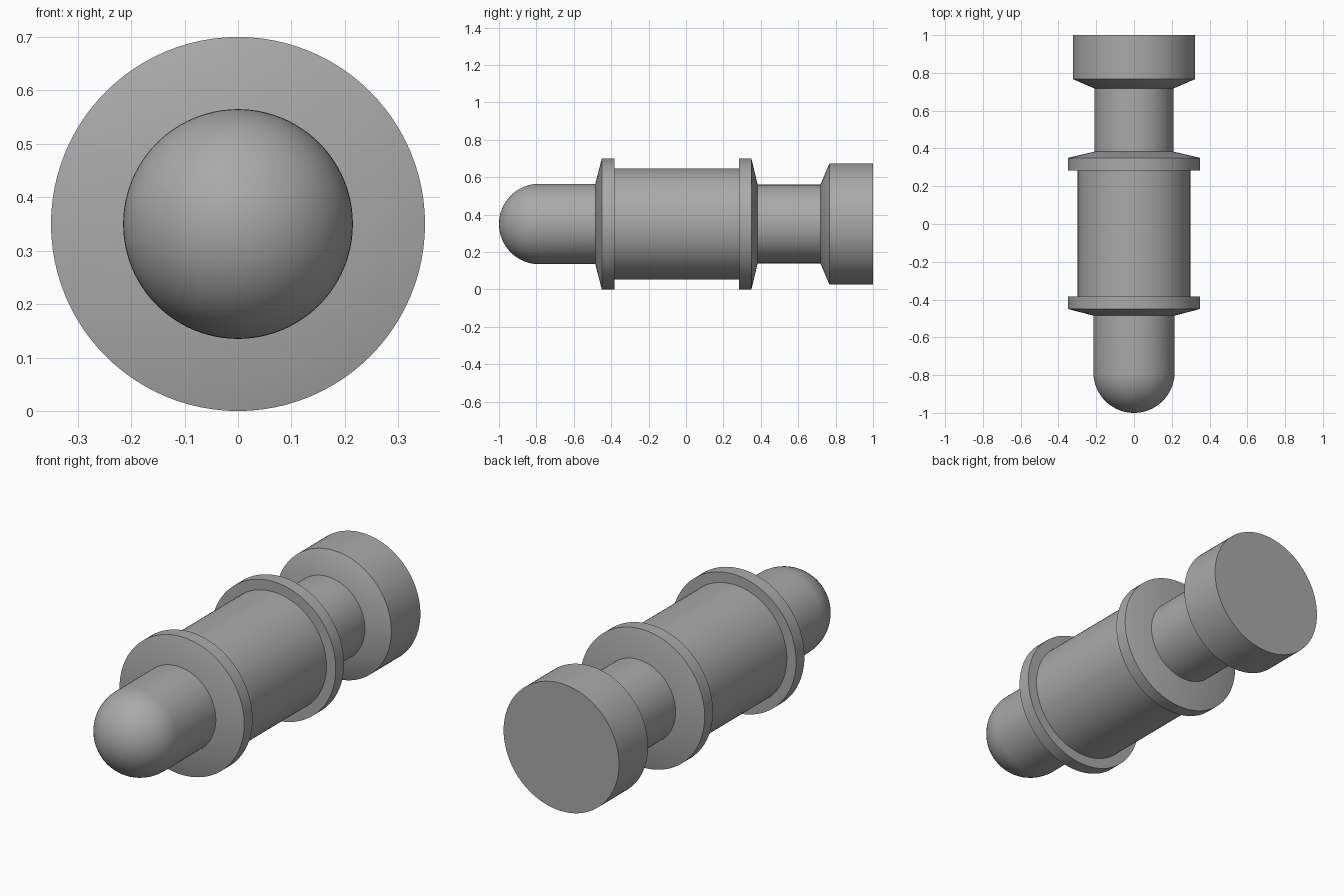
import bpy
import bmesh
from math import sin, cos, pi, radians
from mathutils import Matrix, Vector

SIDES = 96
AXIS_Z = 0.35

cube = bpy.data.objects.get("Cube")
if cube:
    bpy.data.objects.remove(cube, do_unlink=True)

grey = bpy.data.materials.new("plain grey")
grey.use_nodes = True
colour = (0.4, 0.4, 0.4, 1)
grey.diffuse_color = colour
grey.node_tree.nodes["Principled BSDF"].inputs["Base Color"].default_value = colour


def turned(name, profile):
    """Spin (y, radius) points, from one end of the axis to the other, into a solid."""
    bm = bmesh.new()
    points = [(y, r) for y, r in profile]
    if points[0][1] > 0:
        points.insert(0, (points[0][0], 0))
    if points[-1][1] > 0:
        points.append((points[-1][0], 0))
    verts = [bm.verts.new((r, y, 0)) for y, r in points]
    edges = [bm.edges.new(pair) for pair in zip(verts, verts[1:])]
    bmesh.ops.spin(bm, geom=verts + edges, cent=(0, 0, 0), axis=(0, 1, 0),
                   angle=2 * pi, steps=SIDES, use_merge=True)
    bmesh.ops.remove_doubles(bm, verts=bm.verts, dist=1e-5)
    bmesh.ops.recalc_face_normals(bm, faces=bm.faces)
    mesh = bpy.data.meshes.new(name)
    bm.to_mesh(mesh)
    bm.free()
    mesh.materials.append(grey)
    obj = bpy.data.objects.new(name, mesh)
    obj.location.z = AXIS_Z
    bpy.context.collection.objects.link(obj)
    bpy.ops.object.select_all(action="DESELECT")
    obj.select_set(True)
    bpy.context.view_layer.objects.active = obj
    bpy.ops.object.shade_smooth_by_angle(angle=radians(30))
    return obj


# Rounded nose: hemisphere running into a straight shank
R = 0.215
dome = [(-1 + R - R * cos(i * pi / 32), R * sin(i * pi / 32)) for i in range(17)]
turned("rounded_nose", dome + [(-0.46, R)])

# Main barrel between two collars with tapered outer faces
turned("front_collar", [(-0.485, R), (-0.45, 0.35), (-0.383, 0.35)])
turned("barrel", [(-0.42, 0.298), (0.32, 0.298)])
turned("rear_collar", [(0.284, 0.35), (0.35, 0.35), (0.383, 0.21)])

# Narrow neck and wide end cap
turned("neck", [(0.36, 0.21), (0.74, 0.21)])
turned("end_cap", [(0.718, 0.21), (0.767, 0.324), (1, 0.324)])
